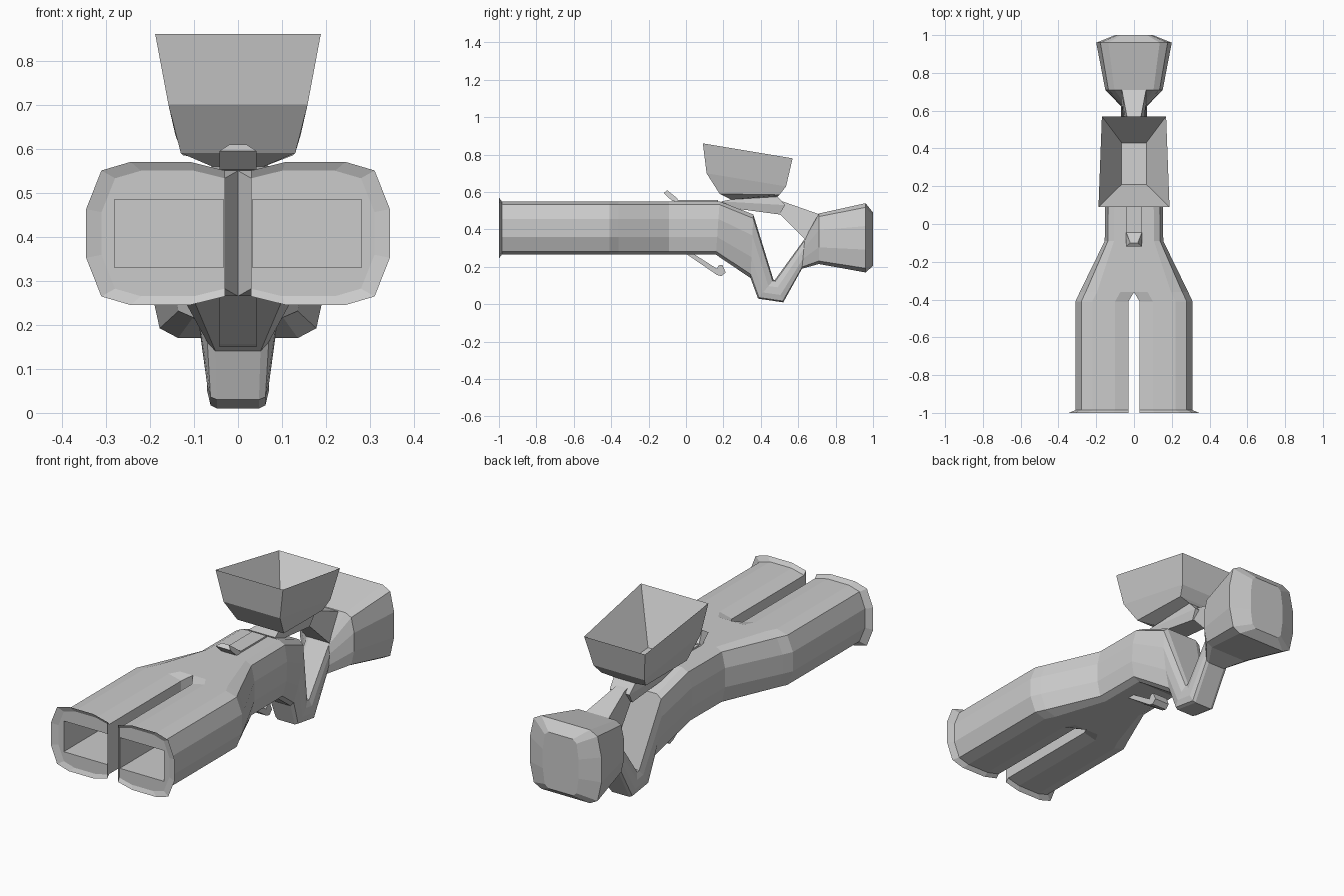
import bpy, bmesh

if "Cube" in bpy.data.objects:
    bpy.data.objects.remove(bpy.data.objects["Cube"])


def make(name, bm, mirror=False):
    bmesh.ops.recalc_face_normals(bm, faces=bm.faces)
    me = bpy.data.meshes.new(name)
    bm.to_mesh(me)
    bm.free()
    ob = bpy.data.objects.new(name, me)
    bpy.context.collection.objects.link(ob)
    if mirror:
        ob.modifiers.new("Mirror", 'MIRROR').merge_threshold = 0.0005
    return ob


def loft(rings, skip=None):
    """Bridge equal-sized point rings and cap both ends."""
    bm = bmesh.new()
    rows = [[bm.verts.new(p) for p in r] for r in rings]
    n = len(rings[0])
    for k in range(len(rows) - 1):
        a, b = rows[k], rows[k + 1]
        for i in range(n):
            if skip and skip(k, i):
                continue
            j = (i + 1) % n
            bm.faces.new((a[i], a[j], b[j], b[i]))
    bm.faces.new(rows[0])
    bm.faces.new(rows[-1])
    return bm


def extrude_profile(name, pts, w, w_tip=None, tip=()):
    """Side profile (y, z) extruded across x; tip points may be narrower."""
    widths = [w_tip if i in tip else w for i in range(len(pts))]
    make(name, loft([[(s * h, y, z) for h, (y, z) in zip(widths, pts)] for s in (-1, 1)]))


# Half cross-section: u = outward fraction, t = height fraction
U = [1, 1, .89, .68, .25, 0, 0, .25, .68, .89]
T = [.67, .33, .06, 0, 0, .06, .94, 1, 1, .94]


def section(top, bot, wt, wb=None, x0=0.0):
    wb = wt if wb is None else wb
    ring = []
    for u, t in zip(U, T):
        x = x0 + u * (wb + (wt - wb) * t - x0)
        if x0 == 0 and u == 0:
            t = round(t)
        ring.append((x, bot[0] + (top[0] - bot[0]) * t, bot[1] + (top[1] - bot[1]) * t))
    return ring


def bore(y):
    xs = [.28, .28, .28, .22, .1, .033, .033, .1, .22, .28]
    zs = [.45, .37, .33, .33, .33, .33, .485, .485, .485, .485]
    return [(x, y, z) for x, z in zip(xs, zs)]


# Twin barrels merging into the body, grip and stock
rings = [
    bore(-.45), bore(-.99),
    section((-.99, .55), (-.99, .265), .31, x0=.03),
    section((-1, .57), (-1, .245), .345, x0=.03),
    section((-.985, .55), (-.985, .265), .31, x0=.03),
    section((-.41, .55), (-.41, .265), .31, x0=.03),
    section((-.36, .55), (-.36, .265), .287),
    section((-.09, .55), (-.09, .265), .155),
    section((.18, .55), (.16, .265), .153),
    section((.36, .48), (.345, .14), .13, .075),
    section((.468, .13), (.385, .03), .07),
    section((.475, .13), (.52, .01), .07),
    section((.635, .35), (.62, .19), .07),
    section((.71, .485), (.71, .215), .152),
    section((.96, .54), (.96, .17), .2),
    section((1.0, .49), (1.0, .205), .1),
]
make("barrels_and_stock", loft(rings, lambda k, i: i == 5 and k >= 6), mirror=True)


# Hopper: outside from neck upward, then down inside to the floor
def rect(front, back, wf, wb):
    return [(-wf, *front), (wf, *front), (wb, *back), (-wb, *back)]


make("hopper", loft([
    rect((.2, .52), (.5, .48), .065, .05),
    rect((.19, .55), (.53, .53), .075, .055),
    rect((.24, .56), (.49, .575), .06, .06),
    rect((.18, .59), (.50, .585), .13, .125),
    rect((.11, .70), (.535, .63), .158, .142),
    rect((.09, .86), (.57, .78), .188, .17),
    rect((.21, .615), (.43, .60), .065, .065)]))

# Brace from hopper neck to stock
make("stock_brace", loft([
    [(-.035, .48, .56), (.035, .48, .56), (.035, .48, .49), (-.035, .48, .49)],
    [(-.03, .53, .545), (.03, .53, .545), (.045, .51, .475), (-.045, .51, .475)],
    [(-.065, .715, .48), (.065, .715, .48), (.065, .64, .345), (-.065, .64, .345)]]))

# Sight with its base plate, and trigger
extrude_profile("front_sight", [(-.12, .595), (-.1, .609), (-.045, .565), (-.045, .548), (-.075, .553)],
                .042, .02, (1,))
extrude_profile("sight_plate", [(-.06, .54), (-.06, .558), (.17, .558), (.17, .54)], .04)
extrude_profile("trigger", [(0, .27), (.04, .27), (.165, .19), (.175, .208), (.195, .21),
                            (.212, .17), (.19, .15), (.165, .157)], .042)
